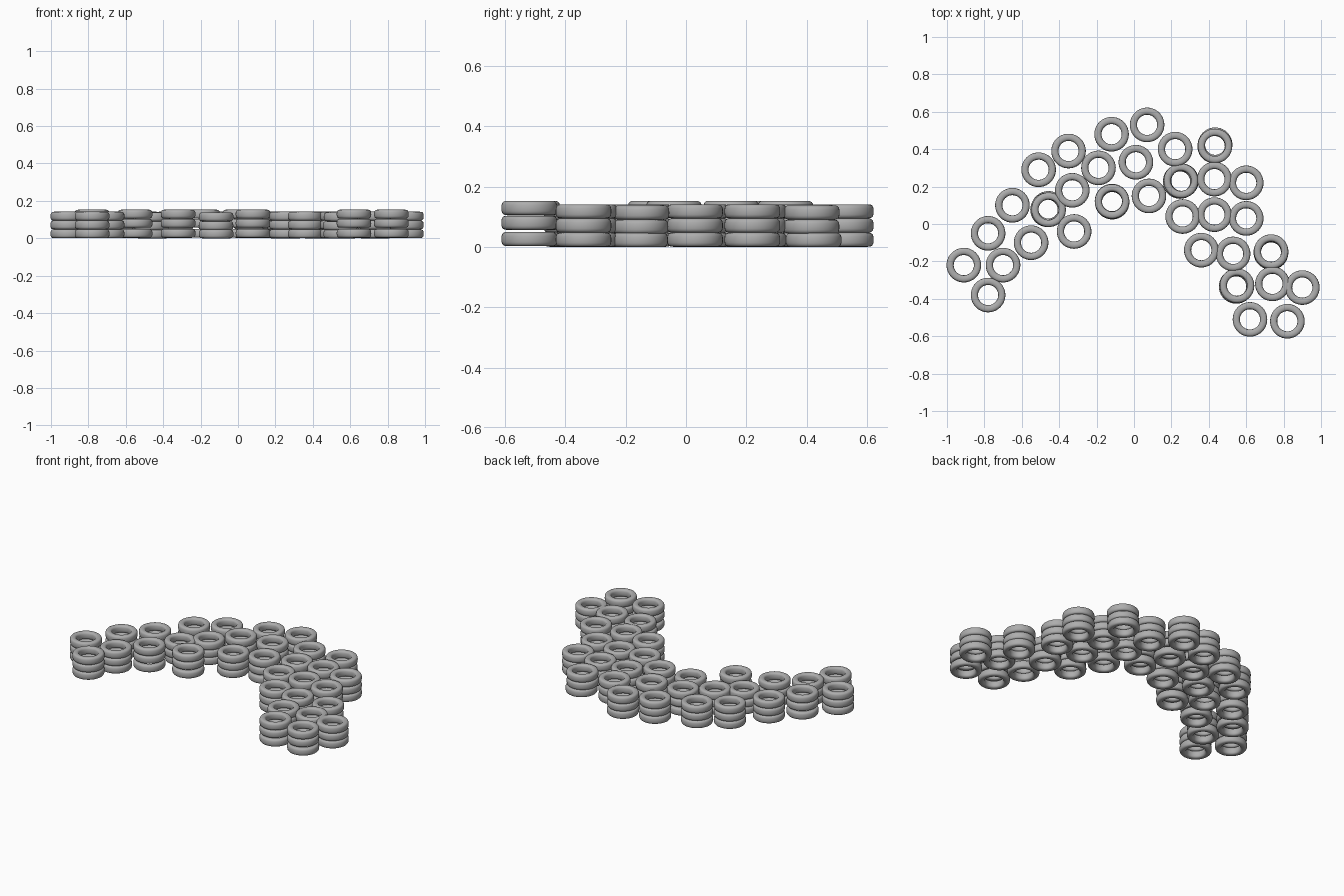
import bpy
import math
import random

default_cube = bpy.data.objects.get("Cube")
if default_cube:
    bpy.data.objects.remove(default_cube, do_unlink=True)

random.seed(4)

OUTER_RADIUS = 0.0925
INNER_RADIUS = 0.054
TYRE_HEIGHT = 0.047
SEGMENTS = 40
SECTION_POINTS = 20

rubber = bpy.data.materials.new("grey_rubber")
rubber.use_nodes = True
rubber_colour = (0.42, 0.42, 0.42, 1)
rubber.diffuse_color = rubber_colour
shader = rubber.node_tree.nodes["Principled BSDF"]
shader.inputs["Base Color"].default_value = rubber_colour
shader.inputs["Roughness"].default_value = 0.8


def signed_power(value, exponent):
    return math.copysign(abs(value) ** exponent, value)


def make_tyre_mesh():
    """Revolve a rounded, slightly boxy cross-section around z."""
    middle = (OUTER_RADIUS + INNER_RADIUS) / 2
    half_width = (OUTER_RADIUS - INNER_RADIUS) / 2
    verts, faces = [], []
    for i in range(SEGMENTS):
        turn = math.tau * i / SEGMENTS
        for j in range(SECTION_POINTS):
            angle = math.tau * j / SECTION_POINTS
            radius = middle + half_width * signed_power(math.cos(angle), 0.7)
            z = TYRE_HEIGHT / 2 * (1 + signed_power(math.sin(angle), 0.7))
            verts.append((radius * math.cos(turn), radius * math.sin(turn), z))
            next_i = (i + 1) % SEGMENTS
            next_j = (j + 1) % SECTION_POINTS
            faces.append((i * SECTION_POINTS + j, next_i * SECTION_POINTS + j,
                          next_i * SECTION_POINTS + next_j, i * SECTION_POINTS + next_j))
    mesh = bpy.data.meshes.new("tyre")
    mesh.from_pydata(verts, [], faces)
    mesh.materials.append(rubber)
    mesh.shade_smooth()
    return mesh


tyre_mesh = make_tyre_mesh()


def add_stack(name, x, y, levels, jitter=0.0):
    """Place one tyre at each level of a stack."""
    for level, z in enumerate(levels):
        tyre = bpy.data.objects.new(f"{name}_tyre_{level + 1}", tyre_mesh)
        dx, dy = (random.uniform(-jitter, jitter) for _ in range(2))
        tyre.location = (x + dx, y + dy, z)
        bpy.context.collection.objects.link(tyre)


# Ordinary stacks
even_stacks = [
    (-.91, -.22), (-.65, .10), (-.51, .29), (-.35, .39), (-.12, .48),
    (.07, .53), (.22, .40), (.60, .22), (.43, .24), (-.33, .18),
    (-.70, -.22), (-.78, -.38), (.26, .04), (.43, .05), (.60, .03),
    (.36, -.14), (.53, -.16), (.74, -.32), (.90, -.34),
]
# Loosely seated stacks, a little taller
loose_stacks = [
    (-.78, -.05), (.01, .33), (-.19, .30), (-.55, -.10),
    (-.32, -.04), (.08, .15), (.62, -.51), (.82, -.52),
]
# Settled stacks with slightly shifted tyres
settled_stacks = [
    (.43, .42), (.25, .23), (-.46, .08), (-.12, .12), (.73, -.15), (.55, -.33),
]

for label, positions, levels, jitter in (
    ("even_stack", even_stacks, (0.001, 0.048, 0.095), 0),
    ("loose_stack", loose_stacks, (0.003, 0.057, 0.106), 0),
    ("settled_stack", settled_stacks, (0, 0.044, 0.091), 0.004),
):
    for number, (x, y) in enumerate(positions, 1):
        add_stack(f"{label}_{number}", x, y, levels, jitter)
